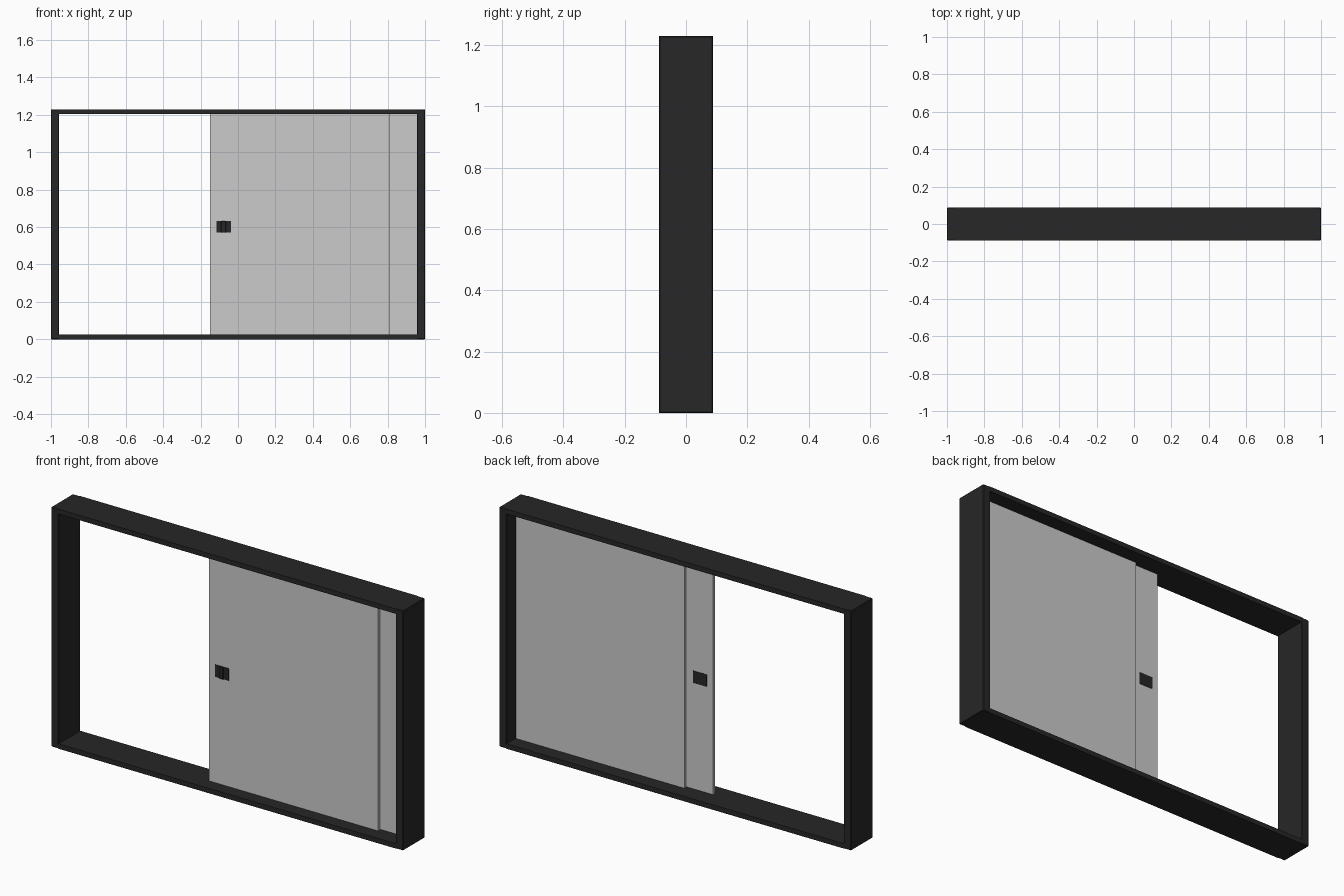
import bpy

if "Cube" in bpy.data.objects:
    bpy.data.objects.remove(bpy.data.objects["Cube"])

W, H, D = 1.0, 1.23, 0.088      # half width, height, half depth
JAMB, RAIL = 0.043, 0.025       # frame member thicknesses

dark = bpy.data.materials.new("dark_frame")
dark.diffuse_color = (0.02, 0.02, 0.02, 1)
dark.use_nodes = True
dark.node_tree.nodes["Principled BSDF"].inputs["Base Color"].default_value = dark.diffuse_color


def box(name, x, y, z, mat=None, bevel=0):
    """Box spanning the given (min, max) ranges."""
    spans = (x, y, z)
    bpy.ops.mesh.primitive_cube_add(size=1, location=[(a + b) / 2 for a, b in spans])
    ob = bpy.context.object
    ob.name = name
    ob.scale = [b - a for a, b in spans]
    bpy.ops.object.transform_apply(location=False, rotation=False, scale=True)
    if mat:
        ob.data.materials.append(mat)
    if bevel:
        m = ob.modifiers.new("edge", 'BEVEL')
        m.width, m.segments = bevel, 1
    return ob


# Outer frame: two side jambs, top and bottom rails between them
for side, s in (("left", -1), ("right", 1)):
    box(side + "_jamb", sorted((s * W, s * (W - JAMB))), (-D, D), (0, H), dark, 0.003)
for name, z in (("bottom_rail", 0), ("top_rail", H - RAIL)):
    box(name, (-W + JAMB - 0.004, W - JAMB + 0.004), (-D, D), (z, z + RAIL), dark)

# Two overlapping sliding panes
pane_z = (RAIL - 0.002, H - RAIL + 0.002)
box("front_pane", (-0.15, 0.81), (-0.020, -0.005), pane_z)
box("back_pane", (0.0, W - JAMB + 0.002), (0.0, 0.014), pane_z)

# Latch plate through the front pane, with a small raised grip
box("latch_plate", (-0.115, -0.037), (-0.023, -0.003), (0.57, 0.632), dark)
box("latch_grip", (-0.09, -0.065), (-0.029, -0.022), (0.57, 0.632), dark, 0.002)
